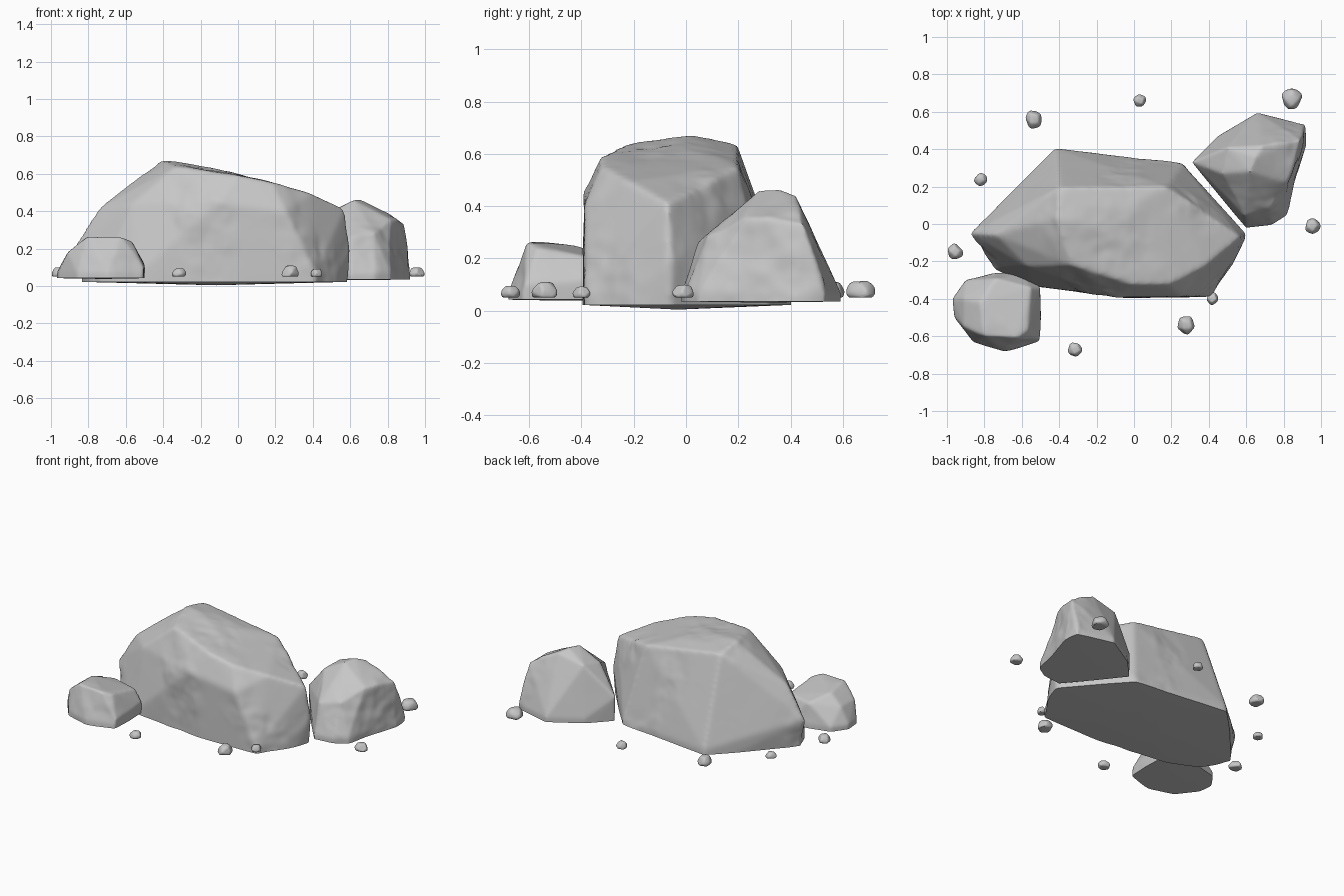
import bpy, bmesh, math, random
from mathutils import Vector, noise

if "Cube" in bpy.data.objects:
    bpy.data.objects.remove(bpy.data.objects["Cube"])

random.seed(4)
stone = bpy.data.materials.new("grey stone")
stone.diffuse_color = (0.57, 0.57, 0.57, 1)
stone.use_nodes = True
stone.node_tree.nodes["Principled BSDF"].inputs["Base Color"].default_value = stone.diffuse_color


def hull_object(name, pts):
    """Convex block through the given corner points."""
    bm = bmesh.new()
    for p in pts:
        bm.verts.new(p)
    res = bmesh.ops.convex_hull(bm, input=bm.verts)
    junk = [g for g in res["geom_interior"] if isinstance(g, bmesh.types.BMVert)]
    bmesh.ops.delete(bm, geom=list(set(junk)), context='VERTS')
    bmesh.ops.recalc_face_normals(bm, faces=bm.faces)
    me = bpy.data.meshes.new(name)
    bm.to_mesh(me)
    bm.free()
    ob = bpy.data.objects.new(name, me)
    bpy.context.collection.objects.link(ob)
    me.materials.append(stone)
    return ob


def smooth(ob, angle):
    bpy.ops.object.select_all(action='DESELECT')
    ob.select_set(True)
    bpy.context.view_layer.objects.active = ob
    bpy.ops.object.shade_smooth_by_angle(angle=math.radians(angle))


def boulder(name, outline, upper, base, belly, voxel, rough, soften):
    """Worn block: hull, dense remesh, softened edges, patchy bumps, cut base."""
    pts = [(x, y, z) for x, y in outline for z in (base - 0.1, base + 0.03)] + upper
    ob = hull_object(name, pts)
    rem = ob.modifiers.new("dense", 'REMESH')
    rem.mode = 'VOXEL'
    rem.voxel_size = voxel
    sm = ob.modifiers.new("soften", 'SMOOTH')
    sm.factor = 0.5
    sm.iterations = soften
    dg = bpy.context.evaluated_depsgraph_get()
    me = bpy.data.meshes.new_from_object(ob.evaluated_get(dg))
    ob.modifiers.clear()
    ob.data = me
    bm = bmesh.new()
    bm.from_mesh(me)
    bm.normal_update()
    moves = []
    for v in bm.verts:
        patch = noise.noise(v.co * 2.6 + Vector((3, 7, 1)))
        patch = min(1, max(0.05, patch * 2.5 + 0.25))
        bump = noise.noise(v.co * 7) + 0.25 * noise.noise(v.co * 17)
        moves.append(v.normal * bump * patch * rough)
    for v, m in zip(bm.verts, moves):
        v.co += m
    # cut the base and let it bulge slightly downwards
    bmesh.ops.bisect_plane(bm, geom=bm.verts[:] + bm.edges[:] + bm.faces[:],
                           plane_co=(0, 0, base), plane_no=(0, 0, 1), clear_inner=True)
    rim = [e for e in bm.edges if e.is_boundary]
    fill = bmesh.ops.holes_fill(bm, edges=rim, sides=0)["faces"]
    for v in bmesh.ops.poke(bm, faces=fill)["verts"]:
        v.co.z = base - belly
    bmesh.ops.recalc_face_normals(bm, faces=bm.faces)
    bm.to_mesh(me)
    bm.free()
    smooth(ob, 45)
    return ob


# large central boulder
boulder("main_boulder",
        [(-0.83, -0.06), (-0.42, 0.405), (0.26, 0.32), (0.58, -0.06), (0.53, -0.21),
         (0.41, -0.39), (0.0, -0.395), (-0.55, -0.33), (-0.74, -0.24)],
        [(-0.875, -0.05, 0.22), (-0.74, -0.06, 0.42), (-0.585, -0.01, 0.54),
         (-0.41, 0.03, 0.672), (-0.40, 0.195, 0.64), (0.17, 0.20, 0.55),
         (0.57, -0.07, 0.41), (0.39, -0.22, 0.495), (0.18, -0.325, 0.555),
         (0.0, -0.325, 0.59), (-0.33, -0.22, 0.64), (-0.2, 0.0, 0.65),
         (0.605, -0.06, 0.2), (-0.57, -0.23, 0.44), (0.25, -0.39, 0.4), (-0.1, -0.39, 0.45)],
        0.022, 0.018, 0.014, 0.014, 8)

# medium boulder behind on the right
boulder("rear_boulder",
        [(0.32, 0.33), (0.45, 0.47), (0.66, 0.595), (0.91, 0.53), (0.92, 0.42),
         (0.81, 0.05), (0.73, -0.005), (0.6, -0.02), (0.54, 0.05)],
        [(0.5, 0.41, 0.40), (0.62, 0.28, 0.46), (0.69, 0.42, 0.44), (0.895, 0.45, 0.34),
         (0.82, 0.22, 0.355), (0.73, 0.08, 0.28), (0.59, 0.05, 0.26), (0.31, 0.33, 0.2),
         (0.47, 0.27, 0.38), (0.65, 0.36, 0.465)],
        0.035, 0.004, 0.010, 0.013, 8)

# small boulder in front on the left
boulder("front_boulder",
        [(-0.97, -0.40), (-0.90, -0.30), (-0.75, -0.265), (-0.6, -0.265), (-0.515, -0.32),
         (-0.51, -0.63), (-0.7, -0.68), (-0.86, -0.63), (-0.96, -0.5)],
        [(-0.91, -0.4, 0.18), (-0.82, -0.42, 0.25), (-0.80, -0.60, 0.268),
         (-0.62, -0.61, 0.262), (-0.57, -0.57, 0.24), (-0.55, -0.34, 0.20),
         (-0.74, -0.29, 0.205), (-0.5, -0.62, 0.10), (-0.5, -0.34, 0.12),
         (-0.91, -0.55, 0.18)],
        0.042, 0.004, 0.009, 0.008, 12)

# scattered pebbles: x, y, half width, height
for i, (x, y, r, h) in enumerate([
        (-0.535, 0.56, 0.052, 0.06), (0.03, 0.66, 0.038, 0.045), (0.845, 0.67, 0.066, 0.065),
        (-0.82, 0.24, 0.038, 0.04), (-0.955, -0.15, 0.046, 0.05), (0.955, -0.01, 0.046, 0.05),
        (0.42, -0.40, 0.035, 0.043), (0.28, -0.54, 0.052, 0.062), (-0.315, -0.67, 0.042, 0.048)]):
    turn = random.random() * 6
    pts = []
    for z, s, n in ((0, 0.92, 5), (0.45, 1.0, 5), (1, 0.6, 4)):
        for k in range(n):
            a = turn + z + k * math.tau / n + random.uniform(-0.25, 0.25)
            q = s * r * random.uniform(0.88, 1.12)
            lift = 0.05 + h * z * random.uniform(0.88, 1)
            pts.append((x + q * math.cos(a), y + q * math.sin(a), lift))
    ob = hull_object(f"pebble_{i + 1}", pts)
    bv = ob.modifiers.new("round", 'BEVEL')
    bv.width = r * 0.16
    bv.segments = 3
    bv.limit_method = 'ANGLE'
    bv.angle_limit = math.radians(15)
    smooth(ob, 50)
